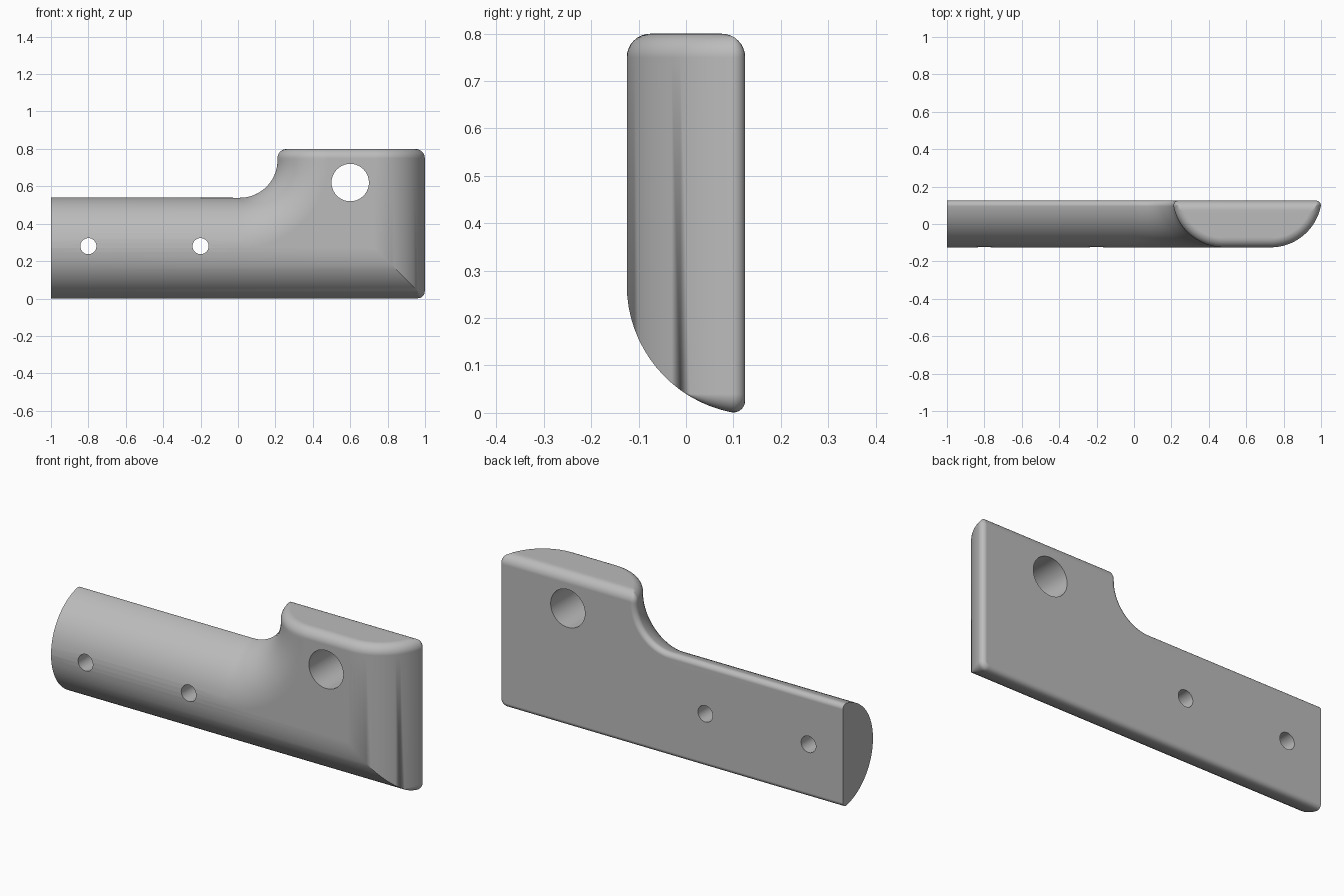
import bpy, bmesh
from math import sin, cos, asin, pi, sqrt

if "Cube" in bpy.data.objects:
    bpy.data.objects.remove(bpy.data.objects["Cube"])

BACK = 0.125        # back plane
R, CY = 0.274, 0.149  # domed front radius and its centre
HALF = 0.27         # distance from outline to the flat front
F = 0.025           # back edge rounding
TOP, TR = 0.8, 0.05  # top height and its rounding
BAR = 0.5405        # bar height
Q = 0.04            # lower outer corner rounding

grey = bpy.data.materials.new("satin_grey")
grey.use_nodes = True
grey.diffuse_color = (0.5, 0.5, 0.5, 1)
grey.node_tree.nodes["Principled BSDF"].inputs["Base Color"].default_value = (0.5, 0.5, 0.5, 1)


def profile(e):
    """Section from back to front as (distance from outline, y), inset by e."""
    g = max(F - e, 0)
    cy = BACK - e - g
    dist = R - e - g
    a0 = asin((CY - cy) / dist)
    cd = HALF - dist * cos(a0)
    pts = []
    for i in range(6):
        a = -pi / 2 + (a0 + pi / 2) * i / 5
        pts.append((cd - g * cos(a), cy - g * sin(a)))
    for i in range(1, 17):
        a = a0 + (pi / 2 - a0) * i / 16
        pts.append((HALF - (R - e) * cos(a), CY - (R - e) * sin(a)))
    return pts


# Stations around the outline: (inset, function from offset d to x and z)
def corner(a):
    def place(d):
        q = max(Q - d, 0)
        m = max(Q, d)
        return 1 - m + q * sin(a), m - q * cos(a)
    return 0, place


def fillet(a):
    return 0, lambda d: (0.01 + (0.2 + d) * cos(a), 0.74 + (0.2 + d) * sin(a))


def side(t, right):
    e = TR * (1 - cos(t))
    z = TOP - TR + TR * sin(t)
    return e, (lambda d: (1 - d, z)) if right else (lambda d: (0.21 + d, z))


N = 8
turns = [i / N * pi / 2 for i in range(N + 1)]
lower = [(0, lambda d: (-1, d))] + [corner(a) for a in turns]
rise = [side(t, True) for t in turns]
fall = [side(t, False) for t in reversed(turns)]
upper = [fillet(-i / 20 * pi / 2) for i in range(21)] + [(0, lambda d: (-1, BAR - d))]
stations = lower + rise + fall + upper

# Loft the body
bm = bmesh.new()
rings = []
for e, place in stations:
    ring = []
    for d, y in profile(e):
        x, z = place(d)
        ring.append(bm.verts.new((x, y, z)))
    rings.append(ring)
count = len(rings)
for i in range(count):
    a, b = rings[i], rings[(i + 1) % count]
    for k in range(len(a) - 1):
        bm.faces.new((a[k], b[k], b[k + 1], a[k + 1]))

# Flat back and front, with their rolled top borders
first = len(lower)
last = first + 2 * N + 1
for k in (0, -1):
    bm.faces.new([r[k] for i, r in enumerate(rings) if i <= first or i >= last])
    for j in range(N):
        bm.faces.new((rings[first + j][k], rings[first + j + 1][k],
                      rings[last - j - 1][k], rings[last - j][k]))
bmesh.ops.remove_doubles(bm, verts=bm.verts, dist=0.00005)
bmesh.ops.recalc_face_normals(bm, faces=bm.faces)
mesh = bpy.data.meshes.new("bracket_body")
bm.to_mesh(mesh)
bm.free()
mesh.materials.append(grey)
body = bpy.data.objects.new("bracket_body", mesh)
bpy.context.collection.objects.link(body)

# Drill the through holes
for x, z, radius in ((0.6, 0.62, 0.1), (-0.2, 0.28, 0.043), (-0.8, 0.28, 0.043)):
    bpy.ops.mesh.primitive_cylinder_add(vertices=40, radius=radius, depth=1,
                                        location=(x, 0, z), rotation=(pi / 2, 0, 0))
    drill = bpy.context.object
    drill.name = "hole_cutter"
    drill.hide_render = True
    drill.data.materials.append(grey)
    cut = body.modifiers.new("hole", 'BOOLEAN')
    cut.operation = 'DIFFERENCE'
    cut.solver = 'EXACT'
    cut.object = drill
    bpy.context.view_layer.objects.active = body
    bpy.ops.object.modifier_apply(modifier=cut.name)
    bpy.data.objects.remove(drill)

# Smooth shading with crisp edges
bpy.ops.object.select_all(action='DESELECT')
body.select_set(True)
bpy.context.view_layer.objects.active = body
bpy.ops.object.shade_smooth_by_angle(angle=pi / 6)
weighted = body.modifiers.new("even_shading", 'WEIGHTED_NORMAL')
weighted.keep_sharp = True
